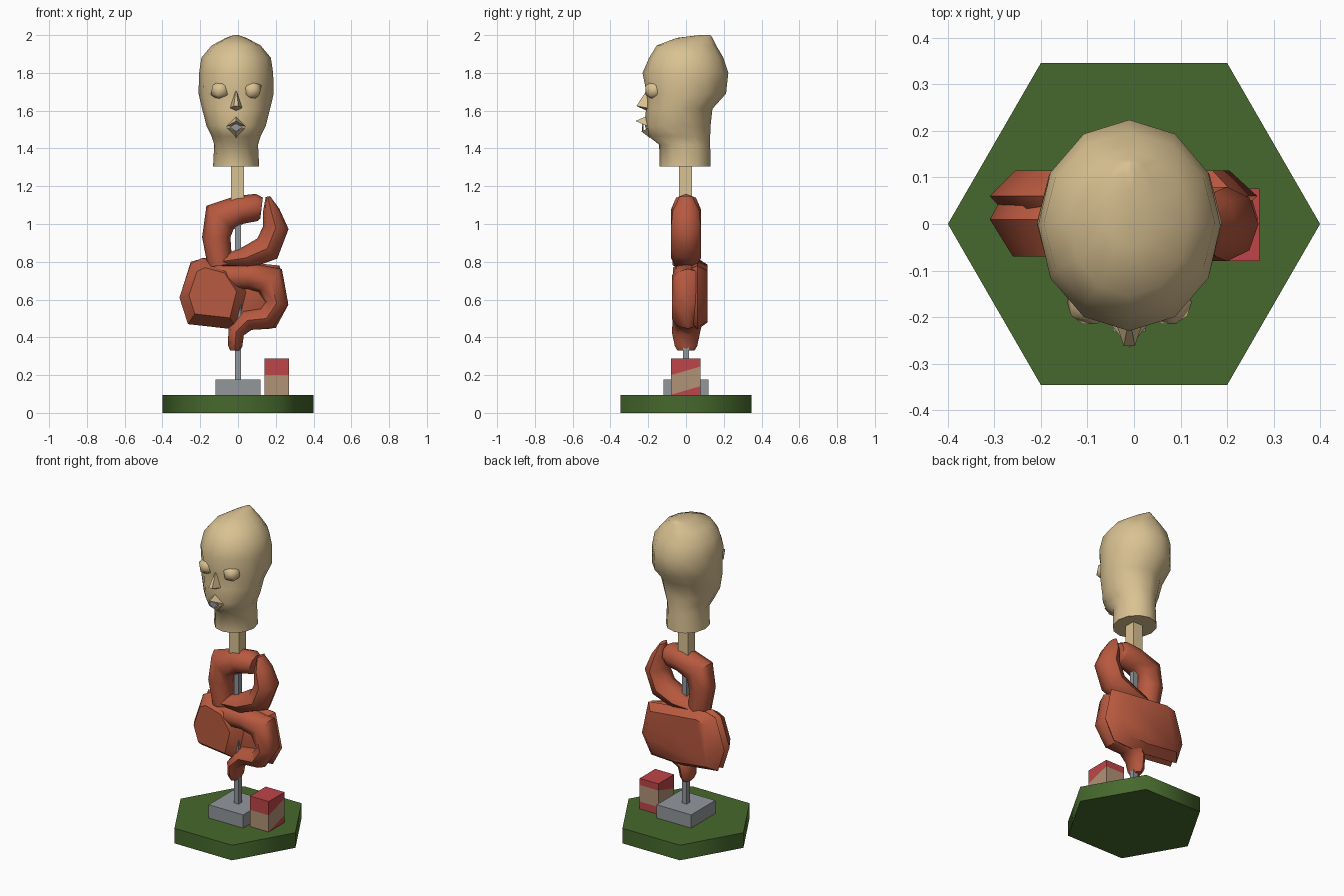
import bpy, bmesh, math
from mathutils import Vector

if "Cube" in bpy.data.objects:
    bpy.data.objects.remove(bpy.data.objects["Cube"])


def material(name, rgb):
    m = bpy.data.materials.new(name)
    m.diffuse_color = (*rgb, 1)
    m.use_nodes = True
    m.node_tree.nodes["Principled BSDF"].inputs["Base Color"].default_value = m.diffuse_color
    return m


SKIN = material("pale_skin", (0.70, 0.54, 0.29))
CLAY = material("brick_red", (0.48, 0.10, 0.05))
GREEN = material("grass_green", (0.062, 0.14, 0.026))
GREY = material("steel_grey", (0.29, 0.31, 0.33))
RED = material("box_red", (0.52, 0.06, 0.065))
TAN = material("box_tan", (0.44, 0.29, 0.18))


def finish(name, bm, mats, angle=30):
    bmesh.ops.recalc_face_normals(bm, faces=bm.faces)
    me = bpy.data.meshes.new(name)
    bm.to_mesh(me)
    bm.free()
    for m in mats:
        me.materials.append(m)
    me.shade_smooth()
    me.set_sharp_from_angle(angle=math.radians(angle))
    ob = bpy.data.objects.new(name, me)
    bpy.context.collection.objects.link(ob)
    return ob


def box_mesh(lo, hi):
    bm = bmesh.new()
    bmesh.ops.create_cube(bm, size=1)
    lo, hi = Vector(lo), Vector(hi)
    for v in bm.verts:
        v.co = Vector(((lo[i] + hi[i]) / 2 + v.co[i] * (hi[i] - lo[i]) for i in range(3)))
    return bm


def hull(name, pts, mat, angle=40):
    bm = bmesh.new()
    for p in pts:
        bm.verts.new(p)
    res = bmesh.ops.convex_hull(bm, input=bm.verts)
    loose = [v for v in bm.verts if not v.link_faces]
    bmesh.ops.delete(bm, geom=loose, context='VERTS')
    return finish(name, bm, [mat], angle)


def loft(name, rings, mat, angle=50):
    bm = bmesh.new()
    loops = [[bm.verts.new(p) for p in r] for r in rings]
    n = len(loops[0])
    for a, b in zip(loops, loops[1:]):
        for i in range(n):
            j = (i + 1) % n
            bm.faces.new((a[i], a[j], b[j], b[i]))
    bm.faces.new(loops[0])
    bm.faces.new(loops[-1])
    return finish(name, bm, [mat], angle)


def sausage(name, path, mat, sides=8):
    """Sweep an oval along (x, y, z, half width, half depth) points in the xz plane."""
    rings = []
    for k, (x, y, z, w, d) in enumerate(path):
        a, b = path[max(k - 1, 0)], path[min(k + 1, len(path) - 1)]
        t = Vector((b[0] - a[0], 0, b[2] - a[2])).normalized()
        side = Vector((-t.z, 0, t.x))
        ring = []
        for i in range(sides):
            u = 2 * math.pi * i / sides
            ring.append(Vector((x, y, z)) + side * w * math.cos(u) + Vector((0, d * math.sin(u), 0)))
        rings.append(ring)
    return loft(name, rings, mat)


def slab(name, outline, y_mid, y_front, y_back, mat, inset=0.8):
    cx = sum(p[0] for p in outline) / len(outline)
    cz = sum(p[1] for p in outline) / len(outline)
    pts = [(x, y_mid, z) for x, z in outline]
    for y in (y_front, y_back):
        pts += [(cx + (x - cx) * inset, y, cz + (z - cz) * inset) for x, z in outline]
    return hull(name, pts, mat, 50)


# Hexagonal base
hexagon = [(0.4 * math.cos(math.pi * i / 3), 0.4 * math.sin(math.pi * i / 3)) for i in range(6)]
loft("base", [[(x, y, z) for x, y in hexagon] for z in (0, 0.095)], GREEN, 65)

# Plinth, rod and neck post
finish("plinth", box_mesh((-0.12, -0.12, 0.095), (0.12, 0.12, 0.178)), [GREY])
finish("rod", box_mesh((-0.016, -0.016, 0.17), (0.016, 0.016, 1.15)), [GREY])
finish("neck_post", box_mesh((-0.037, -0.037, 1.12), (0.033, 0.033, 1.32)), [SKIN])

# Small box with a slanted band
bm = box_mesh((0.14, -0.08, 0.095), (0.27, 0.076, 0.287))
slope = 0.29
for z in (0.096, 0.2):
    bmesh.ops.bisect_plane(bm, geom=bm.verts[:] + bm.edges[:] + bm.faces[:],
                           plane_co=(0, -0.08, z), plane_no=(0, -slope, 1))
for f in bm.faces:
    c = f.calc_center_median()
    level = c.z - slope * (c.y + 0.08)
    f.material_index = 1 if 0.096 < level < 0.2 and abs(f.normal.z) < 0.5 else 0
finish("banded_box", bm, [RED, TAN])

# Upper body coils
sausage("upper_left_coil", [
    (0.125, 0, 1.085, 0.055, 0.06), (0.1, 0, 1.088, 0.072, 0.075),
    (0.01, 0, 1.075, 0.076, 0.08), (-0.095, 0, 1.035, 0.095, 0.08),
    (-0.115, 0, 0.93, 0.075, 0.08), (-0.095, 0, 0.78, 0.065, 0.07)], CLAY)
sausage("upper_right_coil", [
    (0.158, 0, 1.145, 0.012, 0.035), (0.175, 0, 1.07, 0.045, 0.07),
    (0.2, 0, 0.98, 0.068, 0.08), (0.155, 0, 0.87, 0.075, 0.08),
    (0.04, 0, 0.82, 0.06, 0.08), (-0.1, 0, 0.80, 0.025, 0.06)], CLAY)

# Lower body: back mass, left lump, and a hooked coil ending in the tail
slab("lower_mass", [(-0.25, 0.80), (-0.18, 0.82), (0.0, 0.80), (0.22, 0.78), (0.265, 0.57),
                    (0.2, 0.45), (0.0, 0.44), (-0.265, 0.47), (-0.31, 0.61)],
     0.06, 0.0, 0.115, CLAY)
slab("left_lump", [(-0.25, 0.79), (-0.19, 0.82), (-0.04, 0.78), (0.05, 0.64),
                   (0.0, 0.44), (-0.265, 0.47), (-0.31, 0.61)],
     0.01, -0.07, 0.10, CLAY, 0.7)
sausage("hooked_coil", [
    (-0.12, 0, 0.72, 0.07, 0.06), (0.06, 0, 0.725, 0.07, 0.075),
    (0.17, 0.01, 0.70, 0.088, 0.085), (0.205, 0.01, 0.58, 0.062, 0.085),
    (0.15, 0.01, 0.50, 0.062, 0.085), (0.05, 0.01, 0.49, 0.055, 0.08),
    (-0.01, 0, 0.43, 0.045, 0.075), (-0.015, 0, 0.355, 0.038, 0.06),
    (-0.015, 0, 0.33, 0.026, 0.045)], CLAY)

# Head, lofted from (z, half width, front y, back y)
HX = -0.01
rings = []
for z, w, yf, yb in [
        (1.305, 0.122, -0.14, 0.13), (1.42, 0.116, -0.142, 0.128), (1.465, 0.13, -0.2, 0.128),
        (1.52, 0.157, -0.218, 0.13), (1.61, 0.18, -0.212, 0.14), (1.69, 0.199, -0.208, 0.212),
        (1.80, 0.196, -0.23, 0.224), (1.88, 0.184, -0.195, 0.198), (1.945, 0.13, -0.155, 0.16),
        (1.985, 0.055, -0.05, 0.14), (2.0, 0.012, 0.07, 0.13)]:
    rings.append([(HX + w * math.sin(math.pi * i / 6),
                   (yf + yb) / 2 + (yb - yf) / 2 * math.cos(math.pi * i / 6), z) for i in range(12)])
loft("head", rings, SKIN, 60)

# Eyes
for side, label in ((-1, "left"), (1, "right")):
    bm = bmesh.new()
    bmesh.ops.create_icosphere(bm, subdivisions=1, radius=0.055)
    bmesh.ops.translate(bm, verts=bm.verts, vec=(HX + side * 0.085, -0.168, 1.708))
    finish(label + "_eye", bm, [SKIN], 45)

# Nose
hull("nose", [(HX, -0.2, 1.72), (HX - 0.04, -0.18, 1.61), (HX + 0.04, -0.18, 1.61),
              (HX - 0.012, -0.262, 1.625), (HX + 0.012, -0.262, 1.625), (HX, -0.2, 1.595)], SKIN)

# Lips with a dark opening between them
corners = [(HX - 0.06, -0.19, 1.512), (HX + 0.06, -0.19, 1.512)]
hull("upper_lip", corners + [(HX, -0.2, 1.575), (HX, -0.267, 1.545), (HX, -0.2, 1.53)], SKIN)
hull("lower_lip", corners + [(HX, -0.237, 1.49), (HX, -0.19, 1.455), (HX, -0.2, 1.50)], SKIN)
hull("mouth_opening", [(HX + x, y, z) for y in (-0.232, -0.224)
                       for x, z in ((-0.035, 1.513), (0, 1.533), (0.035, 1.513), (0, 1.49))], GREY)
